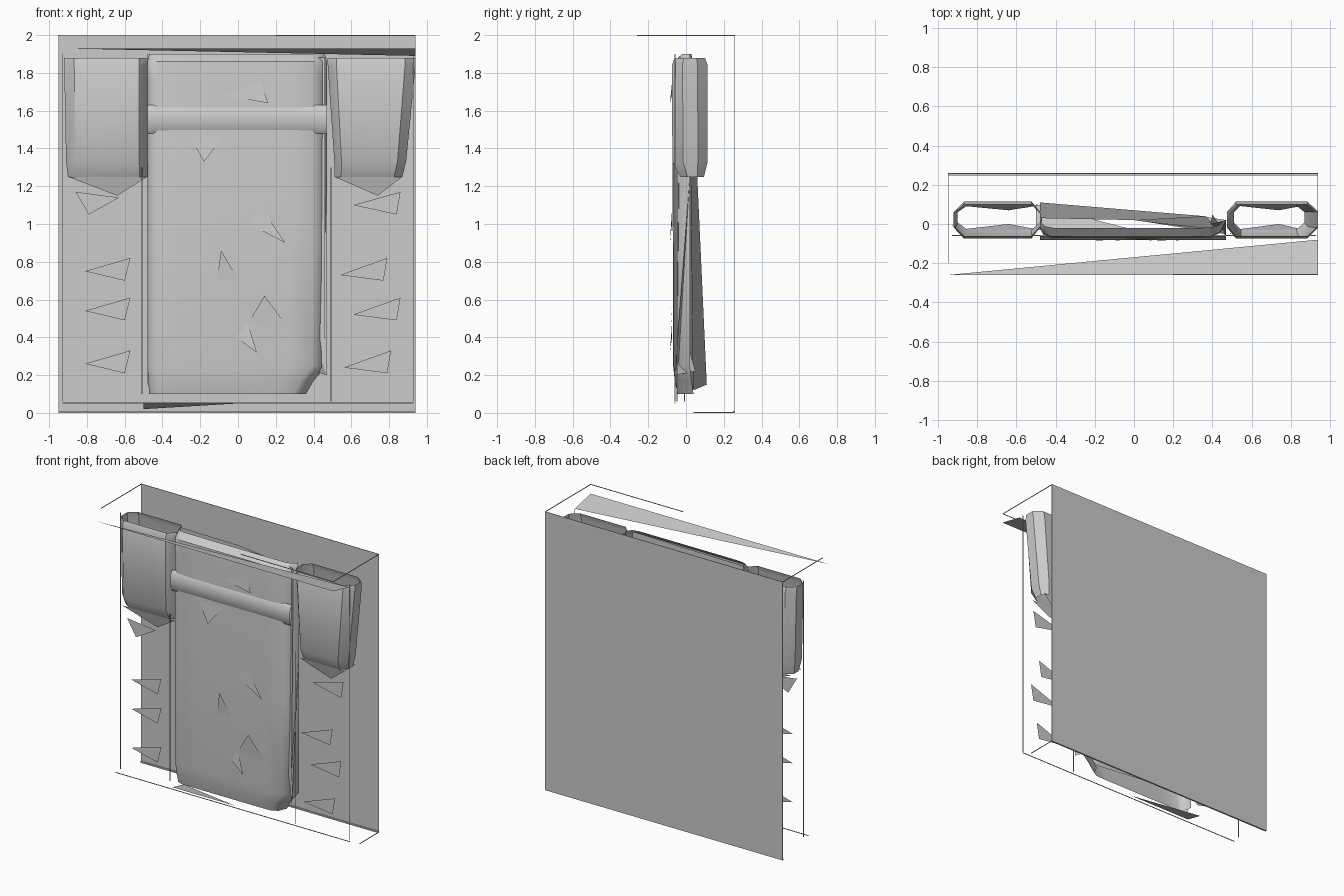
import bpy, math

if "Cube" in bpy.data.objects:
    bpy.data.objects.remove(bpy.data.objects["Cube"])

def mesh(name, verts, faces, smooth=False):
    me = bpy.data.meshes.new(name)
    me.from_pydata(verts, [], faces)
    me.update()
    ob = bpy.data.objects.new(name, me)
    bpy.context.collection.objects.link(ob)
    if smooth:
        bpy.context.view_layer.objects.active = ob
        ob.select_set(True)
        bpy.ops.object.shade_smooth_by_angle(angle=math.radians(40))
        ob.select_set(False)
    return ob

def box(name, a, b):
    v = [(x, y, z) for x in (a[0], b[0]) for y in (a[1], b[1]) for z in (a[2], b[2])]
    f = [(0, 1, 3, 2), (4, 6, 7, 5), (0, 4, 5, 1), (2, 3, 7, 6), (0, 2, 6, 4), (1, 5, 7, 3)]
    return mesh(name, v, f)

def loft(name, rows, closed=False):
    n = len(rows[0])
    verts = [p for r in rows for p in r]
    faces = []
    for r in range(len(rows) - 1):
        for i in range(n if closed else n - 1):
            j = (i + 1) % n
            faces.append((r * n + i, r * n + j, (r + 1) * n + j, (r + 1) * n + i))
    return mesh(name, verts, faces, True)

# Case: back panel and thin rim edges
L, R, F, B = -0.95, 0.94, -0.26, 0.26
box("back_panel", (L, B - 0.004, 0.005), (R, B, 2.0))
T = 0.004
for name, a, b in (
    ("rim_top_left", (L, -0.2, 2 - T), (L + T, B, 2)),
    ("rim_top_right", (R - T, F, 2 - T), (R, B, 2)),
    ("rim_top_front", (0.2, F, 2 - T), (R, F + T, 2)),
    ("rim_bottom_back", (L, B - 0.012, 0), (R, B, 0.01)),
    ("rim_bottom_right", (R - T, 0.04, 0), (R, B, T)),
    ("mount_edge_left", (-0.93, -0.01, 0.06), (-0.926, -0.006, 1.9)),
    ("mount_edge_right", (0.926, -0.06, 0.06), (0.93, -0.056, 1.9)),
    ("mount_edge_bottom", (-0.93, -0.06, 0.05), (0.93, -0.056, 0.054)),
    ("inner_edge_right", (0.49, -0.05, 0.06), (0.494, -0.046, 1.3)),
    ("inner_edge_left", (-0.51, -0.05, 0.1), (-0.506, -0.046, 1.3)),
):
    box(name, a, b)

# Sloping triangle under the top rim
mesh("top_flap", [(L, F, 1.93), (R, F, 1.93), (R, -0.08, 1.89)], [(0, 1, 2)])

# Garment body: soft-edged front sheet
def body_row(z, x0, x1, front, side):
    prof = [(0, 1), (0, 0.55), (0.018, 0.2), (0.06, 0.02), (0.2, 0),
            (0.5, 0.0), (0.8, 0), (0.92, 0.03), (0.97, 0.3), (1, 1)]
    return [(x0 + (x1 - x0) * u, front + (side - front) * v, z) for u, v in prof]

loft("body_front", [
    body_row(1.90, -0.47, 0.46, -0.02, 0.02),
    body_row(1.86, -0.48, 0.47, -0.065, 0.02),
    body_row(1.75, -0.48, 0.47, -0.072, 0.02),
    body_row(0.90, -0.48, 0.47, -0.070, 0.02),
    body_row(0.25, -0.48, 0.47, -0.068, 0.02),
    body_row(0.17, -0.475, 0.40, -0.06, 0.03),
    body_row(0.10, -0.47, 0.36, -0.045, 0.04),
])
# Slanting back sheet and hem
mesh("body_back", [(-0.48, 0.03, 1.9), (0.0, 0.02, 1.9), (0.46, -0.03, 1.88),
                   (-0.48, 0.11, 0.15), (0.36, 0.04, 0.12), (0.46, -0.05, 0.3)],
     [(0, 1, 4, 3), (1, 2, 5, 4)])
mesh("body_hem", [(-0.5, -0.03, 0.05), (0.0, -0.03, 0.05), (-0.5, 0.1, 0.02)], [(0, 1, 2)])
mesh("side_flap", [(0.47, 0.02, 1.25), (0.47, -0.06, 0.2), (0.40, 0.05, 0.22),
                   (0.39, 0.0, 0.4)], [(0, 1, 3), (1, 2, 3)])

# Chest band with a rounded section
band = [(1.63, -0.06), (1.61, -0.077), (1.56, -0.082), (1.51, -0.079), (1.48, -0.06)]
loft("chest_band", [[(x, y, z) for z, y in band] for x in (-0.48, 0.0, 0.47)])

# Sleeves: flattened open tubes, tapering at the cuff
def ring(z, x0, x1, y0, y1):
    prof = [(0, 0.3), (0.1, 0), (0.88, 0), (1, 0.3), (1, 0.72), (0.88, 1), (0.1, 1), (0, 0.72)]
    return [(x0 + (x1 - x0) * u, y0 + (y1 - y0) * v, z) for u, v in prof]

def sleeve(name, outer_top, outer_low, outer_cuff, inner_top, inner_low, tip):
    loft(name, [ring(1.88, inner_top, outer_top, -0.06, 0.10),
                ring(1.84, inner_top, outer_top, -0.075, 0.115),
                ring(1.33, inner_low, outer_low, -0.072, 0.115),
                ring(1.25, inner_low, outer_cuff, -0.03, 0.095)], True)
    for side, y0, y1 in (("front", -0.03, 0.0), ("back", 0.095, 0.07)):
        mesh(name + "_cuff_" + side, [(inner_low, y0, 1.25), (outer_cuff, y0, 1.25),
                                      (tip, y1, 1.15)], [(0, 1, 2)])

sleeve("left_sleeve", -0.92, -0.91, -0.90, -0.48, -0.48, -0.64)
sleeve("right_sleeve", 0.94, 0.89, 0.87, 0.475, 0.51, 0.74)

# Small triangular tabs beside the body
def tab(name, y, *pts):
    mesh(name, [(x, y, z) for x, z in pts], [(0, 1, 2)])

tab("tab_left_top", -0.03, (-0.86, 1.17), (-0.63, 1.14), (-0.79, 1.05))
tab("tab_right_top", -0.03, (0.61, 1.10), (0.86, 1.17), (0.84, 1.05))
for i, z in enumerate((0.76, 0.55, 0.27)):
    tab("tab_left_%d" % i, -0.055, (-0.81, z - 0.01), (-0.57, z + 0.06), (-0.60, z - 0.06))
for i, (x, z) in enumerate(((0.54, 0.76), (0.61, 0.55), (0.56, 0.27))):
    tab("tab_right_%d" % i, -0.055, (x, z - 0.03), (x + 0.25, z + 0.06), (x + 0.23, z - 0.06))

# Creases on the front, tipped out slightly at one corner
creases = [((-0.07, 1.68), (0.12, 1.75), (0.16, 1.64)), ((-0.26, 1.47), (-0.07, 1.47), (-0.18, 1.33)),
           ((0.06, 1.0), (0.13, 1.08), (0.25, 0.9)), ((-0.01, 0.4), (0.05, 0.48), (0.10, 0.32)),
           ((0.05, 0.47), (0.26, 0.46), (0.14, 0.62)), ((-0.11, 0.71), (0.0, 0.71), (-0.09, 0.86))]
for i, t in enumerate(creases):
    mesh("crease_%d" % i, [(x, y, z) for (x, z), y in zip(t, (-0.074, -0.074, -0.085))], [(0, 1, 2)])
